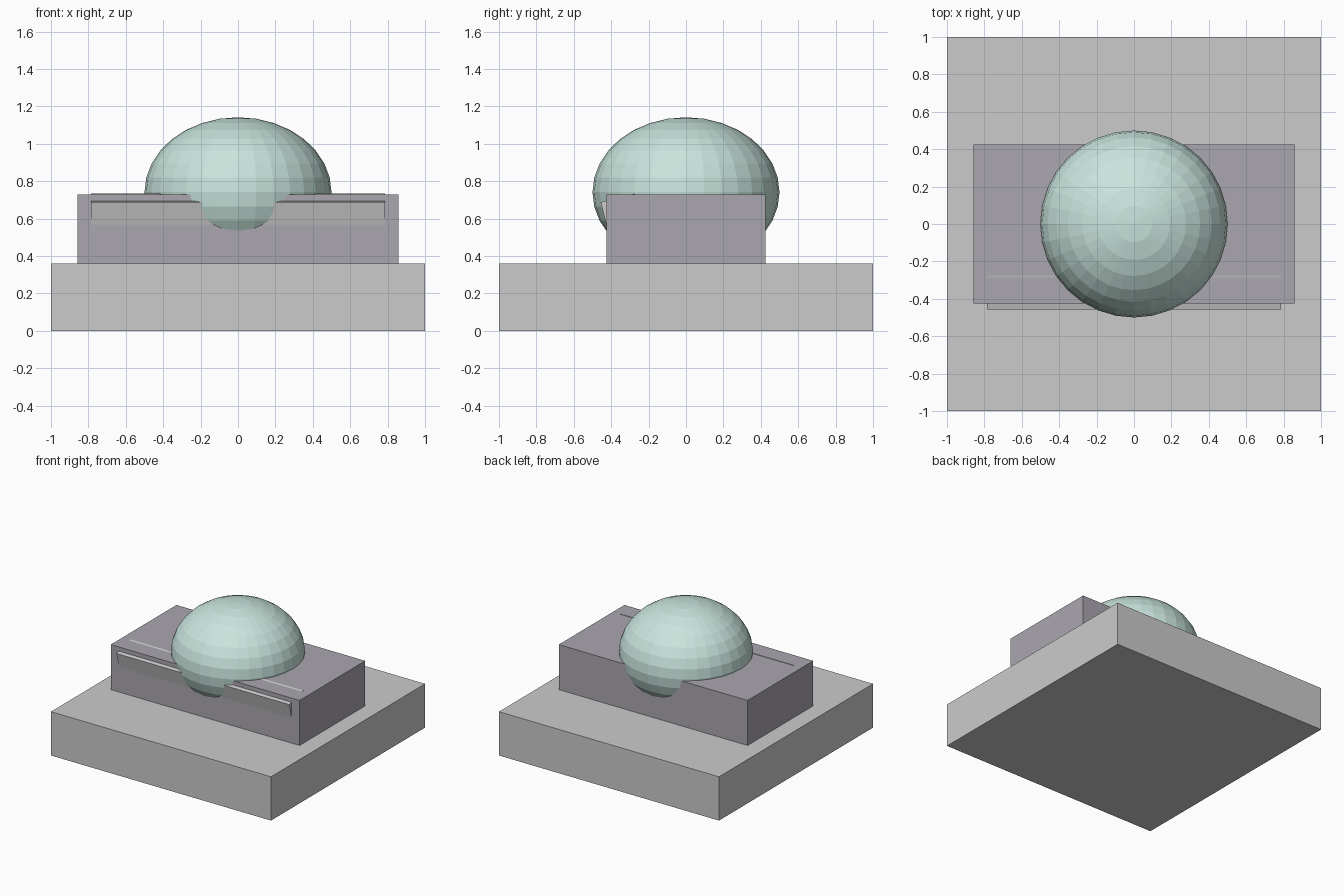
import bpy
import math

if "Cube" in bpy.data.objects:
    bpy.data.objects.remove(bpy.data.objects["Cube"])


def paint(obj, name, rgb):
    mat = bpy.data.materials.new(name)
    mat.diffuse_color = (*rgb, 1)
    mat.use_nodes = True
    mat.node_tree.nodes["Principled BSDF"].inputs["Base Color"].default_value = mat.diffuse_color
    obj.data.materials.append(mat)


def box(name, size, centre, tilt=0):
    bpy.ops.mesh.primitive_cube_add(size=1, location=centre, rotation=(tilt, 0, 0))
    obj = bpy.context.object
    obj.name = name
    obj.scale = size
    bpy.ops.object.transform_apply(location=False, rotation=False, scale=True)
    return obj


# Square plinth
box("base", (2, 2, 0.36), (0, 0, 0.18))

# Dark body block
body = box("body", (1.716, 0.852, 0.37), (0, 0, 0.545))
paint(body, "dark_grey", (0.40, 0.38, 0.43))

# Tilted panel: its front edge leaves the front face, its back edge just breaks the top
tilt = math.radians(14)
depth, height = 0.188, 0.20
front_y, front_z = -0.456, 0.688   # upper front edge
c, s = math.cos(tilt), math.sin(tilt)
centre = (0,
          front_y + c * depth / 2 + s * height / 2,
          front_z + s * depth / 2 - c * height / 2)
box("tilted_panel", (1.572, depth, height), centre, tilt)

# Flattened dome sunk into the body
bpy.ops.mesh.primitive_uv_sphere_add(segments=32, ring_count=16, radius=0.5,
                                     location=(0, 0, 0.742))
dome = bpy.context.object
dome.name = "dome"
dome.scale = (1, 1, 0.8)
bpy.ops.object.transform_apply(location=False, rotation=False, scale=True)
paint(dome, "sage_green", (0.58, 0.78, 0.72))
